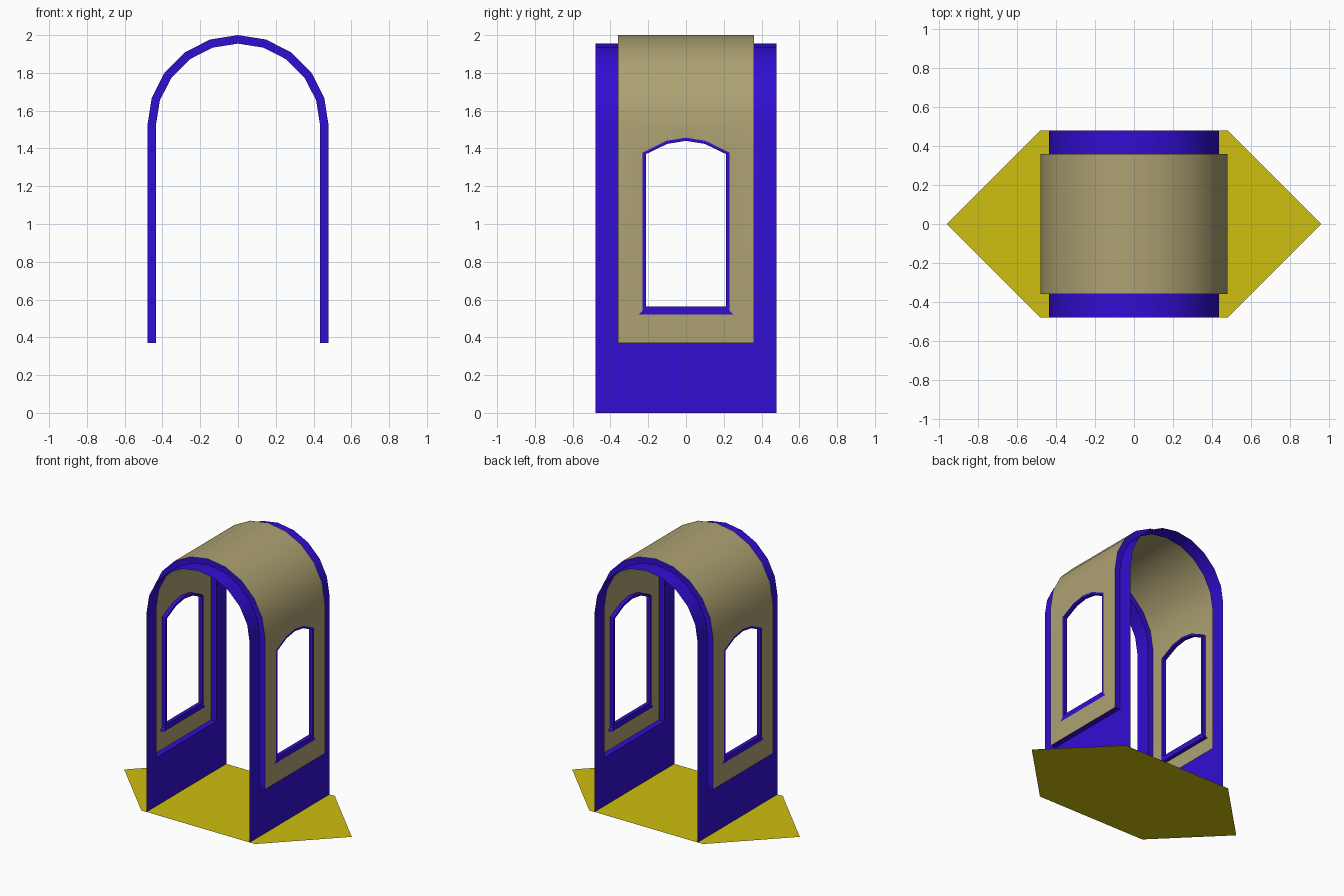
import bpy, bmesh, math

if "Cube" in bpy.data.objects:
    bpy.data.objects.remove(bpy.data.objects["Cube"])

R_OUT, R_IN, SPRING = 0.48, 0.435, 1.52
Y_OUT, Y_IN, DADO = 0.48, 0.36, 0.37


def material(name, rgb):
    m = bpy.data.materials.new(name)
    m.diffuse_color = (*rgb, 1)
    m.use_nodes = True
    m.node_tree.nodes["Principled BSDF"].inputs["Base Color"].default_value = m.diffuse_color
    return m


BLUE = material("blue", (0.032, 0.004, 0.65))
TAN = material("tan", (0.42, 0.36, 0.17))
YELLOW = material("yellow", (0.62, 0.52, 0.005))


def build(name, faces, mat):
    """Join point-list faces into one welded, angle-smoothed mesh."""
    bm = bmesh.new()
    for f in faces:
        bm.faces.new([bm.verts.new(p) for p in f])
    bmesh.ops.remove_doubles(bm, verts=bm.verts, dist=1e-4)
    bmesh.ops.recalc_face_normals(bm, faces=bm.faces)
    me = bpy.data.meshes.new(name)
    bm.to_mesh(me)
    bm.free()
    for p in me.polygons:
        p.use_smooth = True
    me.set_sharp_from_angle(angle=math.radians(30))
    me.materials.append(mat)
    ob = bpy.data.objects.new(name, me)
    bpy.context.collection.objects.link(ob)
    return ob


def arc(r):
    return [(r * math.cos(math.pi * i / 10), SPRING + r * math.sin(math.pi * i / 10))
            for i in range(11)]


def strip(path, y0, y1):
    """Sheet swept along y from an xz path."""
    return [[(a[0], y0, a[1]), (b[0], y0, b[1]), (b[0], y1, b[1]), (a[0], y1, a[1])]
            for a, b in zip(path, path[1:])]


# Floor: elongated hexagon
build("floor", [[(-.96, 0, 0), (-.48, -.48, 0), (.48, -.48, 0),
                 (.96, 0, 0), (.48, .48, 0), (-.48, .48, 0)]], YELLOW)

# Inner arch frame: end strips, low wall panels and reveals of the recess
inner = [(R_IN, DADO)] + arc(R_IN) + [(-R_IN, DADO)]
outer = [(R_OUT, DADO)] + arc(R_OUT) + [(-R_OUT, DADO)]
frame = []
for s in (-1, 1):
    frame += strip(inner, s * Y_IN, s * Y_OUT)
    for i in range(len(inner) - 1):
        quad = (inner[i], inner[i + 1], outer[i + 1], outer[i])
        frame.append([(x, s * Y_IN, z) for x, z in quad])
    x = s * R_IN
    frame.append([(x, -Y_OUT, 0), (x, Y_OUT, 0), (x, Y_OUT, DADO), (x, Y_IN, DADO),
                  (x, -Y_IN, DADO), (x, -Y_OUT, DADO)])
    frame += strip([(s * R_IN, DADO), (s * R_OUT, DADO)], -Y_IN, Y_IN)
build("arch_frame", frame, BLUE)

# Half outlines (y, z) of the window hole and its glazing opening
hole = [(0, .52), (.25, .52), (.23, .542), (.23, 1.378), (.105, 1.44), (0, 1.457)]
light = [(0, .562), (.212, .562), (.212, .57), (.212, 1.37), (.1, 1.424), (0, 1.44)]

# Outer shell: vaulted roof and side walls with window holes
shell = strip(arc(R_OUT), -Y_IN, Y_IN)
border = [(0, SPRING), (Y_IN, SPRING), (Y_IN, DADO), (0, DADO)]
for sx in (-1, 1):
    for sy in (-1, 1):
        shell.append([(sx * R_OUT, sy * y, z) for y, z in border + hole])
build("outer_shell", shell, TAN)

# Window trims with flared sill
for sx, side in ((-1, "left"), (1, "right")):
    trim = []
    xo, xi = sx * R_OUT, sx * 0.45
    for sy in (-1, 1):
        for i in range(len(hole) - 1):
            a, b, c, d = hole[i], hole[i + 1], light[i + 1], light[i]
            P = lambda x, p: (x, sy * p[0], p[1])
            trim += [[P(xo, a), P(xo, b), P(xo, c), P(xo, d)],
                     [P(xi, a), P(xi, b), P(xi, c), P(xi, d)],
                     [P(xo, a), P(xo, b), P(xi, b), P(xi, a)],
                     [P(xo, d), P(xo, c), P(xi, c), P(xi, d)]]
    build(side + "_window_trim", trim, BLUE)
